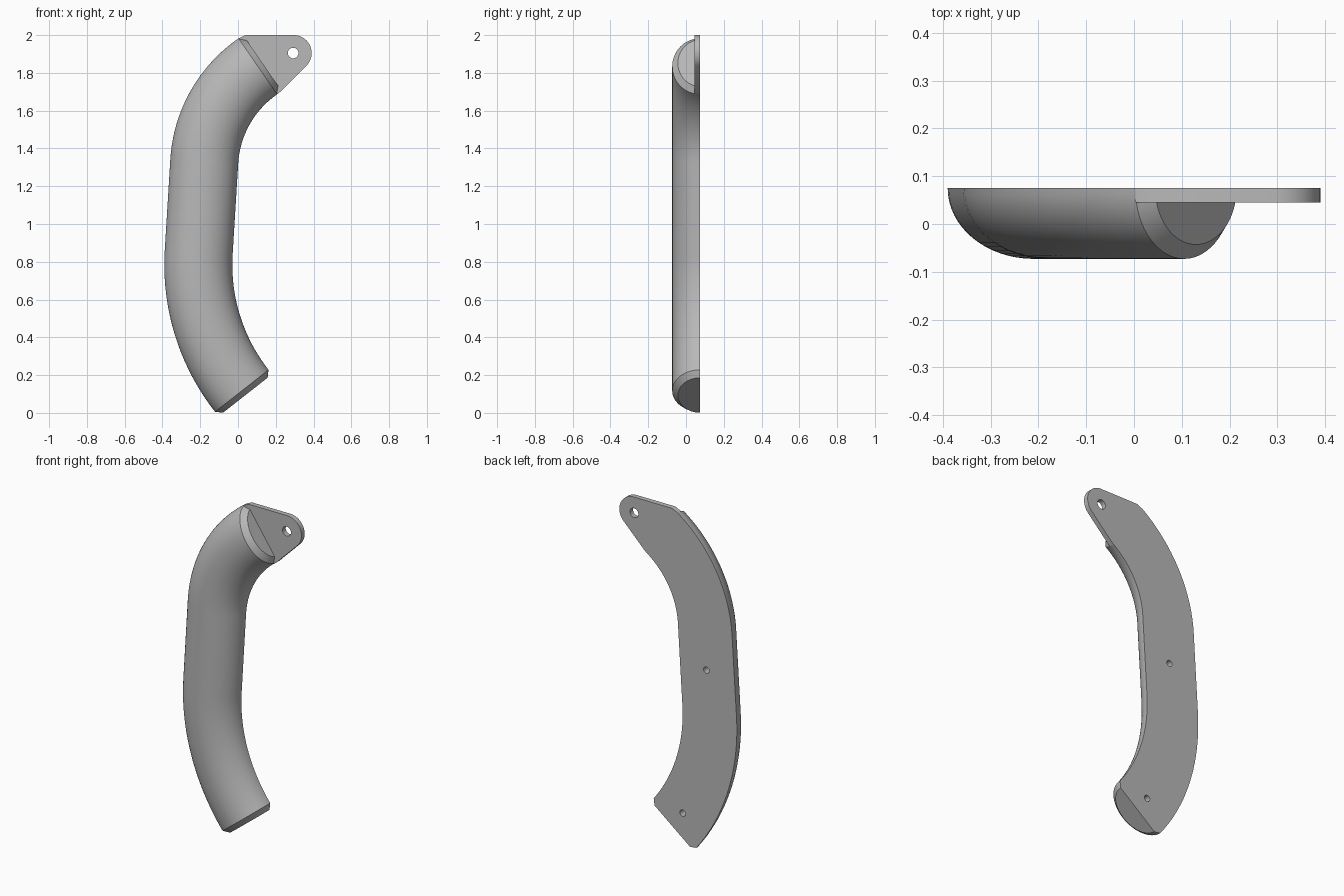
import bpy
import bmesh
from math import sin, cos, pi, radians
from mathutils import Matrix, Vector

BACK, HALF_W, DEPTH, BEVEL = 0.075, 0.18, 0.148, 0.03

cube = bpy.data.objects.get("Cube")
if cube:
    bpy.data.objects.remove(cube, do_unlink=True)

grey = bpy.data.materials.new("plain_grey")
grey.use_nodes = True
grey.diffuse_color = (0.48, 0.48, 0.48, 1)
grey.node_tree.nodes["Principled BSDF"].inputs["Base Color"].default_value = grey.diffuse_color


def make_object(name, bm):
    bmesh.ops.recalc_face_normals(bm, faces=bm.faces)
    mesh = bpy.data.meshes.new(name)
    bm.to_mesh(mesh)
    bm.free()
    obj = bpy.data.objects.new(name, mesh)
    bpy.context.collection.objects.link(obj)
    mesh.materials.append(grey)
    return obj


def activate(obj):
    bpy.ops.object.select_all(action="DESELECT")
    obj.select_set(True)
    bpy.context.view_layer.objects.active = obj


def drill(obj, x, z, radius, depth):
    """Cut a round hole into the back of a part."""
    bm = bmesh.new()
    turn = Matrix.Translation((x, BACK, z)) @ Matrix.Rotation(pi / 2, 4, "X")
    bmesh.ops.create_cone(bm, cap_ends=True, segments=32, radius1=radius,
                          radius2=radius, depth=depth * 2, matrix=turn)
    cutter = make_object("hole_cutter", bm)
    cutter.hide_render = True
    mod = obj.modifiers.new("hole", "BOOLEAN")
    mod.operation, mod.solver, mod.object = "DIFFERENCE", "EXACT", cutter
    activate(obj)
    bpy.ops.object.modifier_apply(modifier=mod.name)
    bpy.data.objects.remove(cutter, do_unlink=True)


def smooth(obj):
    activate(obj)
    bpy.ops.object.shade_smooth_by_angle(angle=radians(30))


# Centre line: lower arc, straight run, upper arc; heading is measured from vertical
def heading(h):
    return Vector((sin(h), 0, cos(h)))


def across(h):
    return Vector((cos(h), 0, -sin(h)))


def arc(start, h0, h1, radius, steps):
    centre = start + across(h0) * radius
    angles = [h0 + (h1 - h0) * i / steps for i in range(steps + 1)]
    return [(centre - across(h) * radius, h) for h in angles]


low, mid, top = radians(-38.1), radians(3.5), radians(55.4)
path = arc(Vector((0.02, 0, 0.117)), low, mid, 1.08, 20)
path += arc(path[-1][0] + heading(mid) * 0.484, mid, top, 0.659, 24)

# Grip: half-oval section swept along the line, bevelled at both ends
stations = [(p, h, 0) for p, h in path]
stations.insert(0, (path[0][0] - heading(low) * BEVEL, low, BEVEL))
stations.append((path[-1][0] + heading(top) * BEVEL, top, BEVEL))

bm = bmesh.new()
rings = []
SIDES = 32
for point, h, inset in stations:
    ring = []
    for i in range(SIDES + 1):
        a = pi * i / SIDES
        pos = point + across(h) * cos(a) * (HALF_W - inset)
        pos.y = BACK - sin(a) * (DEPTH - inset)
        ring.append(bm.verts.new(pos))
    rings.append(ring)
for r0, r1 in zip(rings, rings[1:]):
    for i in range(SIDES + 1):
        j = (i + 1) % (SIDES + 1)
        bm.faces.new((r0[i], r0[j], r1[j], r1[i]))
bm.faces.new(rings[0])
bm.faces.new(rings[-1])
grip = make_object("curved_grip", bm)
drill(grip, -0.188, 1.09, 0.019, 0.05)
drill(grip, -0.03, 0.19, 0.019, 0.05)
smooth(grip)

# Mounting tab: thin rounded plate with a through hole
end, end_h = path[-1]
outer = end - across(end_h) * HALF_W
inner = end + across(end_h) * HALF_W
eye = Vector((0.295, 0, 1.905))
outline = [(inner.x, inner.z), (outer.x, outer.z), (0.04, 2.0)]
for i in range(25):
    a = pi / 2 - radians(135) * i / 24
    outline.append((eye.x + 0.095 * cos(a), eye.z + 0.095 * sin(a)))
outline.append((0.225, 1.701))

bm = bmesh.new()
face = bm.faces.new([bm.verts.new((x, BACK, z)) for x, z in outline])
extruded = bmesh.ops.extrude_face_region(bm, geom=[face], use_keep_orig=True)
moved = [g for g in extruded["geom"] if isinstance(g, bmesh.types.BMVert)]
bmesh.ops.translate(bm, verts=moved, vec=(0, -0.03, 0))
tab = make_object("mounting_tab", bm)
drill(tab, eye.x - 0.003, eye.z, 0.028, 0.06)
smooth(tab)
